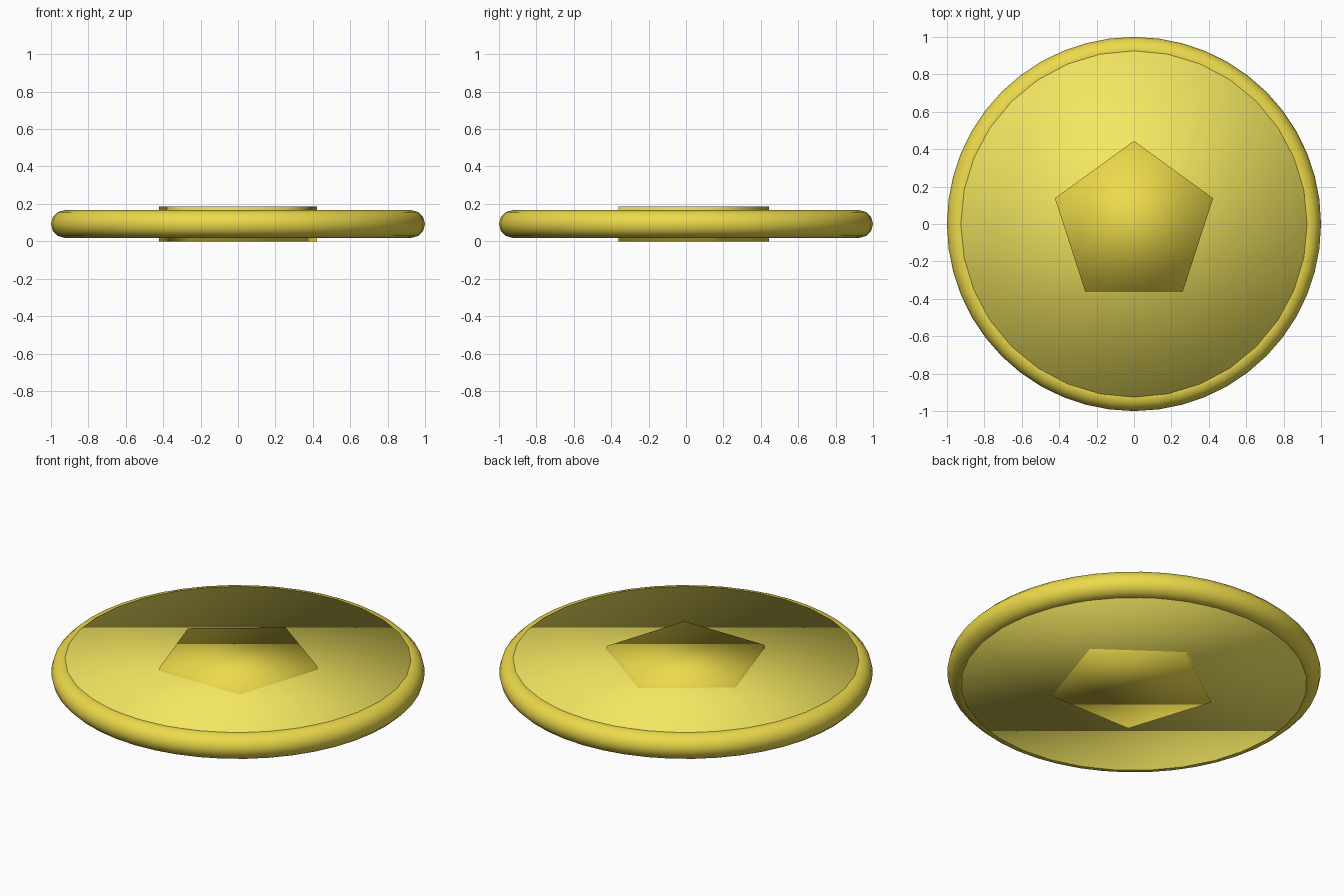
import bpy
import math

if "Cube" in bpy.data.objects:
    bpy.data.objects.remove(bpy.data.objects["Cube"])

S = 1 / 1.08          # scale so the outer diameter is 2
MID = 0.1 * S         # height of the coin's middle plane


def material(name, color):
    m = bpy.data.materials.new(name)
    m.diffuse_color = (*color, 1)
    m.use_nodes = True
    m.node_tree.nodes["Principled BSDF"].inputs["Base Color"].default_value = m.diffuse_color
    return m


def finish(name, mat):
    ob = bpy.context.object
    ob.name = name
    ob.data.materials.append(mat)
    bpy.ops.object.shade_smooth()  # soft shading runs over the caps as well


def prism(name, sides, radius, depth, mat):
    bpy.ops.mesh.primitive_cylinder_add(vertices=sides, radius=radius * S,
                                        depth=depth * S, location=(0, 0, MID))
    finish(name, mat)


gold = material("gold", (0.84, 0.70, 0.07, 1)[:3])
pale_gold = material("pale gold", (0.90, 0.80, 0.12))

# Rounded rim
bpy.ops.mesh.primitive_torus_add(major_radius=1.0 * S, minor_radius=0.08 * S,
                                 major_segments=48, minor_segments=12,
                                 location=(0, 0, MID))
finish("rim", gold)

# Coin disc and the five-sided relief on both faces
prism("disc", 32, 1.0, 0.16, pale_gold)
prism("pentagon_relief", 5, 0.48, 0.20, gold)
